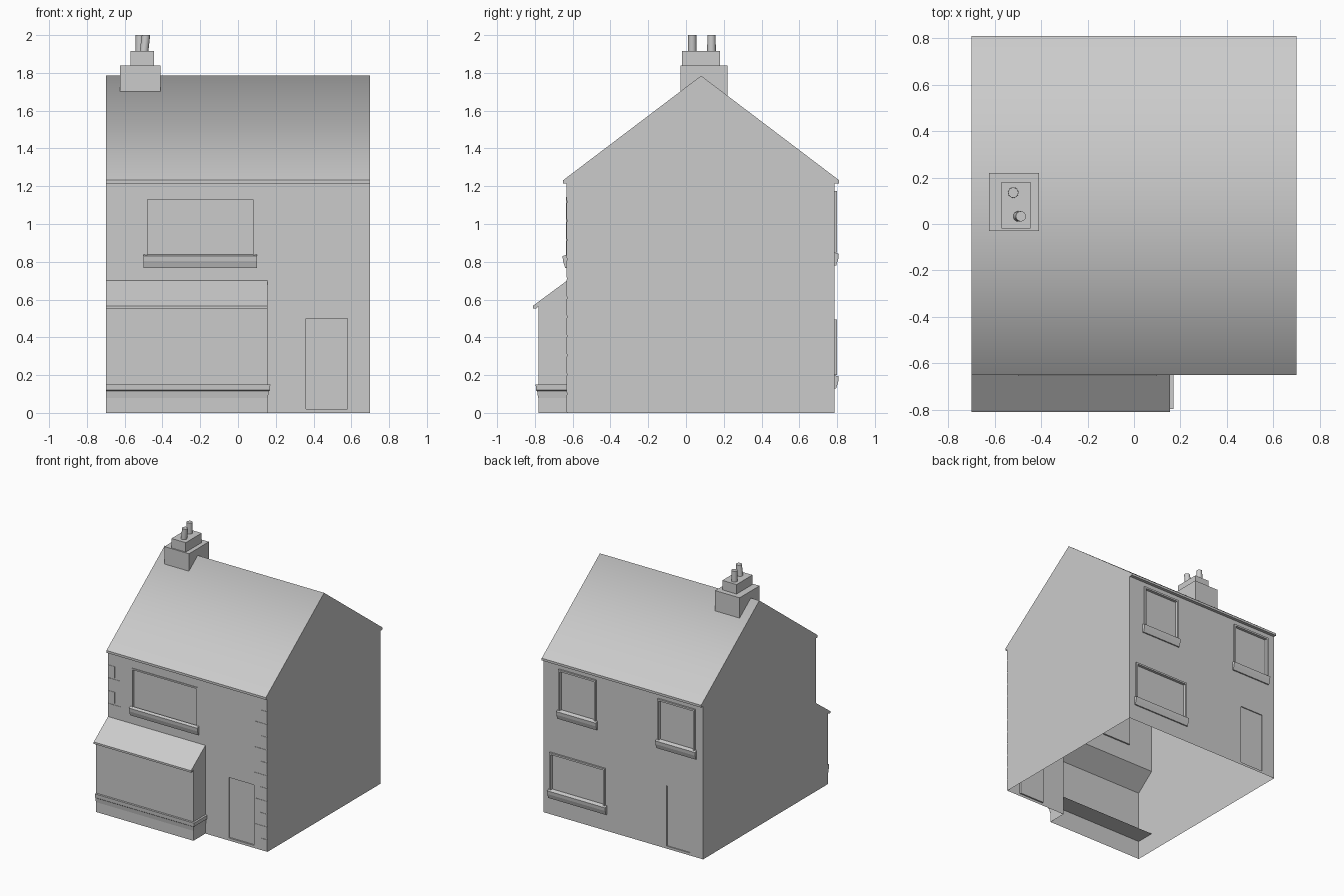
import bpy
import bmesh
from math import pi
from mathutils import Vector, Matrix

cube = bpy.data.objects.get("Cube")
if cube:
    bpy.data.objects.remove(cube, do_unlink=True)

stone = bpy.data.materials.new("plain_grey")
stone.use_nodes = True
GREY = (0.6, 0.6, 0.6, 1)
stone.diffuse_color = GREY
stone.node_tree.nodes["Principled BSDF"].inputs["Base Color"].default_value = GREY

# Main dimensions
W, FRONT, BACK, EAVE = 0.70, -0.63, 0.785, 1.22
RIDGE_Y, RIDGE_Z = 0.08, 1.785
BAY_X, BAY_Y, BAY_TOP = 0.155, -0.78, 0.70


def finish(name, bm, recalc=True):
    if recalc:
        bmesh.ops.recalc_face_normals(bm, faces=bm.faces[:])
    mesh = bpy.data.meshes.new(name)
    bm.to_mesh(mesh)
    bm.free()
    mesh.materials.append(stone)
    obj = bpy.data.objects.new(name, mesh)
    bpy.context.scene.collection.objects.link(obj)
    return obj


def add_face(bm, points, out):
    """Add a face that looks towards the direction out."""
    face = bm.faces.new([bm.verts.new(p) for p in points])
    face.normal_update()
    if face.normal.dot(Vector(out)) < 0:
        face.normal_flip()
    return face


def extrude(name, profile, x0, x1):
    """Extrude a closed (y, z) profile along x."""
    bm = bmesh.new()
    face = bm.faces.new([bm.verts.new((x0, y, z)) for y, z in profile])
    moved = bmesh.ops.extrude_face_region(bm, geom=[face], use_keep_orig=True)["geom"]
    for v in moved:
        if isinstance(v, bmesh.types.BMVert):
            v.co.x = x1
    return finish(name, bm)


def box(name, x, y, z):
    return extrude(name, [(y[0], z[0]), (y[1], z[0]), (y[1], z[1]), (y[0], z[1])], *x)


def wall(name, y, side, gaps, recesses, depth):
    """Flat wall with open gaps and set-back panels, each (x0, x1, z0, z1)."""
    bm = bmesh.new()
    holes = gaps + recesses
    xs = sorted({-W, W} | {v for h in holes for v in h[:2]})
    zs = sorted({0, EAVE} | {v for h in holes for v in h[2:]})
    for x0, x1 in zip(xs, xs[1:]):
        for z0, z1 in zip(zs, zs[1:]):
            cx, cz = (x0 + x1) / 2, (z0 + z1) / 2
            if not any(a < cx < b and c < cz < d for a, b, c, d in holes):
                add_face(bm, [(x0, y, z0), (x1, y, z0), (x1, y, z1), (x0, y, z1)], (0, side, 0))
    inner = y - side * depth
    for a, b, c, d in recesses:
        ring = [(a, c), (b, c), (b, d), (a, d)]
        add_face(bm, [(px, inner, pz) for px, pz in ring], (0, side, 0))
        for (px, pz), (qx, qz) in zip(ring, ring[1:] + ring[:1]):
            towards = ((a + b) / 2 - (px + qx) / 2, 0, (c + d) / 2 - (pz + qz) / 2)
            add_face(bm, [(px, y, pz), (qx, y, qz), (qx, inner, qz), (px, inner, pz)], towards)
    bmesh.ops.remove_doubles(bm, verts=bm.verts[:], dist=0.0001)
    return finish(name, bm, False)


def frame(name, y, side, opening, width, depth):
    """Raised rim around an opening."""
    a, b, c, d = opening
    ys = sorted((y, y + side * depth))
    box(name + "_left_jamb", (a - width, a), ys, (c, d + width))
    box(name + "_right_jamb", (b, b + width), ys, (c, d + width))
    box(name + "_head", (a, b), ys, (d, d + width))


def sill(name, y, side, x0, x1, top):
    shape = [(0, 0), (0.024, -0.008), (0.021, -0.035), (0.01, -0.07), (0, -0.07)]
    extrude(name, [(y + side * out, top + up) for out, up in shape], x0, x1)


# Front and back walls
front_window = (-0.48, 0.08, 0.83, 1.13)
front_door = (0.36, 0.58, 0.02, 0.50)
back_windows = [(0.25, 0.55, 0.85, 1.16), (-0.62, -0.32, 0.85, 1.16), (0.17, 0.63, 0.20, 0.48)]
back_door = (-0.585, -0.38, 0.02, 0.50)
wall("front_wall", FRONT, -1, [(-W, BAY_X, 0, BAY_TOP - 0.01)], [front_window, front_door], 0.012)
wall("back_wall", BACK, 1, [], back_windows + [back_door], 0.008)

# Window frames and sills
frame("front_window_frame", FRONT, -1, front_window, 0.012, 0.005)
sill("front_window_sill", FRONT, -1, -0.50, 0.10, 0.838)
for i, win in enumerate(back_windows):
    frame(f"back_window_frame_{i}", BACK, 1, win, 0.014, 0.014)
    sill(f"back_window_sill_{i}", BACK, 1, win[0] - 0.024, win[1] + 0.024, win[2])

# Gable walls, the right one reaching forward to close the bay
gable = [(FRONT, 0), (BACK, 0), (BACK, EAVE), (RIDGE_Y, RIDGE_Z - 0.01), (FRONT, EAVE)]
bay_end = [(BAY_Y, 0), (FRONT, 0), (FRONT, BAY_TOP - 0.005), (BAY_Y, 0.58)]
for name, x, out, outlines in (("left_gable", W, 1, [gable]),
                               ("right_gable", -W, -1, [gable, bay_end])):
    bm = bmesh.new()
    for outline in outlines:
        add_face(bm, [(x, y, z) for y, z in outline], (out, 0, 0))
    finish(name, bm, False)

# Main roof, softly shaded over the ridge with crisp edges
roof = extrude("main_roof", [(-0.65, 1.232), (RIDGE_Y, RIDGE_Z), (0.81, 1.232), (0.81, 1.214),
                             (0.785, 1.214), (RIDGE_Y, RIDGE_Z - 0.012), (-0.63, 1.214),
                             (-0.65, 1.214)], -W, W)
bm = bmesh.new()
bm.from_mesh(roof.data)
for f in bm.faces:
    f.smooth = f.normal.z > 0.3
for e in bm.edges:
    e.smooth = all(f.smooth for f in e.link_faces)
bm.to_mesh(roof.data)
bm.free()

# Front bay: walls, lean-to roof and hollow ledge
bm = bmesh.new()
add_face(bm, [(-W, BAY_Y, 0), (BAY_X, BAY_Y, 0), (BAY_X, BAY_Y, 0.58), (-W, BAY_Y, 0.58)], (0, -1, 0))
add_face(bm, [(BAY_X, y, z) for y, z in bay_end], (1, 0, 0))
finish("bay_walls", bm, False)
extrude("bay_roof", [(-0.63, 0.70), (-0.81, 0.567), (-0.81, 0.552), (-0.795, 0.552), (-0.63, 0.685)],
        -W, BAY_X)
bm = bmesh.new()
rings = []
for out, z in ((0.003, 0.08), (0.008, 0.115), (0.014, 0.12), (0.016, 0.15)):
    corners = [(-W, FRONT), (-W, BAY_Y - out), (BAY_X + out, BAY_Y - out), (BAY_X + out, FRONT)]
    rings.append([bm.verts.new((x, y, z)) for x, y in corners])
for low, high in zip(rings, rings[1:]):
    for i in range(3):
        bm.faces.new((low[i], low[i + 1], high[i + 1], high[i]))
bm.faces.new(rings[-1])
finish("bay_ledge", bm, False)

# Corner stones, alternately long and short
rows = 12
for i in range(rows):
    z0 = i * EAVE / rows
    z = (z0 + 0.006, z0 + EAVE / rows - 0.006)
    long_side = 0.11 if i % 2 else 0.06
    box(f"left_corner_stone_{i}", (W - long_side, W), (FRONT - 0.003, FRONT), z)
    if z0 > BAY_TOP:
        box(f"right_corner_stone_{i}", (-W, long_side - W), (FRONT - 0.003, FRONT), z)

# Chimney stack with two pots, one leaning
box("chimney_base", (-0.625, -0.41), (-0.03, 0.22), (1.67, 1.84))
box("chimney_cap", (-0.57, -0.445), (-0.02, 0.18), (1.83, 1.915))
for name, x, y, lean in (("back_pot", -0.52, 0.135, 0), ("front_pot", -0.493, 0.033, 0.012)):
    bm = bmesh.new()
    bmesh.ops.create_cone(bm, cap_ends=True, segments=16, radius1=0.023, radius2=0.022, depth=0.10,
                          matrix=Matrix.Translation((x, y, 1.95)))
    for v in bm.verts:
        v.co.x += lean * (v.co.z - 1.95) / 0.10
    for f in bm.faces:
        f.smooth = abs(f.normal.z) < 0.5
    for e in bm.edges:
        e.smooth = e.calc_face_angle(pi) < 1
    finish(name, bm)
